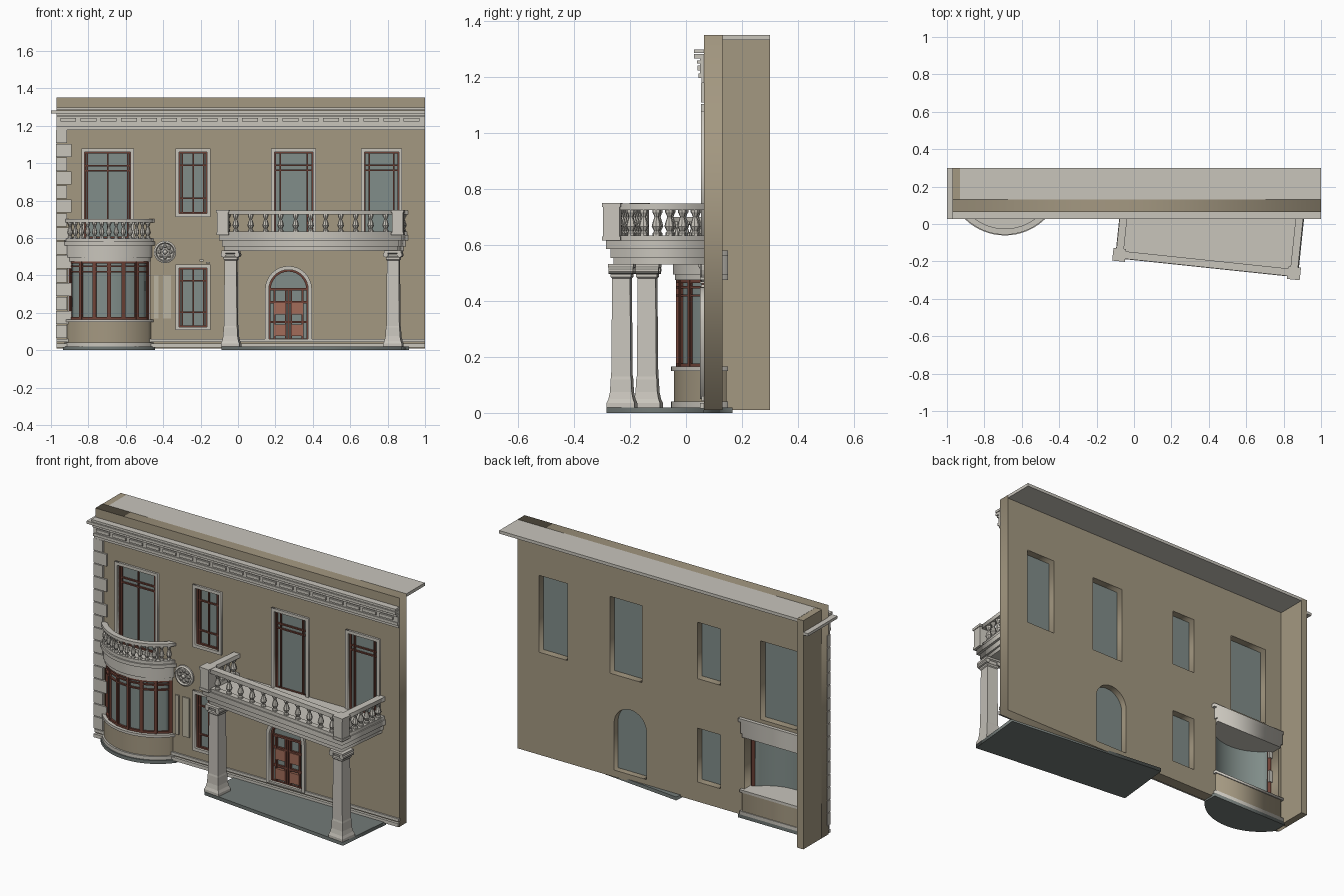
import bpy, bmesh, math
from mathutils import Matrix

cube = bpy.data.objects.get("Cube")
if cube:
    bpy.data.objects.remove(cube, do_unlink=True)


def material(name, r, g, b):
    m = bpy.data.materials.new(name)
    m.use_nodes = True
    m.diffuse_color = (r, g, b, 1)
    m.node_tree.nodes["Principled BSDF"].inputs["Base Color"].default_value = (r, g, b, 1)
    return m


TAN = material("tan render", 0.37, 0.315, 0.22)
STONE = material("pale stone", 0.58, 0.555, 0.50)
GLASS = material("grey green glass", 0.22, 0.27, 0.255)
WOOD = material("dark red wood", 0.16, 0.055, 0.038)
PANEL = material("door panel", 0.36, 0.15, 0.10)
FLOOR = material("dark paving", 0.17, 0.195, 0.185)
CREAM = material("cream plaque", 0.50, 0.46, 0.36)


# ---- helpers ----
def finish(name, bm, mat, smooth=False):
    bmesh.ops.recalc_face_normals(bm, faces=bm.faces[:])
    me = bpy.data.meshes.new(name)
    bm.to_mesh(me)
    bm.free()
    me.materials.append(mat)
    ob = bpy.data.objects.new(name, me)
    bpy.context.collection.objects.link(ob)
    if smooth:
        me.shade_smooth()
    return ob


def add_box(bm, x0, x1, y0, y1, z0, z1):
    m = Matrix.Translation(((x0 + x1) / 2, (y0 + y1) / 2, (z0 + z1) / 2))
    bmesh.ops.create_cube(bm, size=1, matrix=m @ Matrix.Diagonal((x1 - x0, y1 - y0, z1 - z0, 1)))


def boxes(name, items, mat):
    bm = bmesh.new()
    for it in items:
        add_box(bm, *it)
    return finish(name, bm, mat)


def add_lathe(bm, profile, x, y, n=8, turn=0.0):
    rings = [[bm.verts.new((x + r * math.cos(turn + math.tau * k / n),
                            y + r * math.sin(turn + math.tau * k / n), z)) for k in range(n)]
             for r, z in profile]
    for a, b in zip(rings, rings[1:]):
        for k in range(n):
            bm.faces.new((a[k], a[k - 1], b[k - 1], b[k]))
    bm.faces.new(rings[0])
    bm.faces.new(rings[-1])


def extrude(name, loops, lo, hi, mat, upright=True):
    """Filled outline with holes; upright runs along y, otherwise along z."""
    cu = bpy.data.curves.new(name, 'CURVE')
    cu.dimensions, cu.fill_mode, cu.extrude = '2D', 'BOTH', (hi - lo) / 2
    for pts in loops:
        sp = cu.splines.new('POLY')
        sp.points.add(len(pts) - 1)
        sp.use_cyclic_u = True
        for p, (a, b) in zip(sp.points, pts):
            p.co = (a, b, 0, 1)
    cu.materials.append(mat)
    tmp = bpy.data.objects.new(name, cu)
    bpy.context.collection.objects.link(tmp)
    bpy.context.view_layer.update()
    me = bpy.data.meshes.new_from_object(tmp.evaluated_get(bpy.context.evaluated_depsgraph_get()))
    bpy.data.objects.remove(tmp, do_unlink=True)
    mid = (lo + hi) / 2
    if upright:
        me.transform(Matrix.Translation((0, mid, 0)) @ Matrix.Rotation(math.pi / 2, 4, 'X'))
    else:
        me.transform(Matrix.Translation((0, 0, mid)))
    me.name = name
    ob = bpy.data.objects.new(name, me)
    bpy.context.collection.objects.link(ob)
    return ob


def rect(x0, x1, z0, z1, g=0.0):
    return [(x0 - g, z0 - g), (x1 + g, z0 - g), (x1 + g, z1 + g), (x0 - g, z1 + g)]


def arch(x0, x1, z0, z1, g=0.0, n=16):
    r, c = (x1 - x0) / 2 + g, (x0 + x1) / 2
    top = [(c + r * math.cos(math.pi * k / n), z1 - r + g + r * math.sin(math.pi * k / n)) for k in range(n + 1)]
    return [(c - r, z0), (c + r, z0)] + top


# ---- wall, return wall and roof ----
FRONT, BACK, DEEP = 0.065, 0.13, 0.30
windows = {  # x0, x1, z0, z1, upright bars, transoms
    "balcony_window": (-0.82, -0.575, 0.60, 1.06, (0.06, 0.5, 0.94), (0.78, 0.84)),
    "upper_window": (-0.315, -0.165, 0.73, 1.06, (0.12, 0.5, 0.88), (0.25, 0.78)),
    "porch_window_a": (0.195, 0.40, 0.61, 1.06, (0.15, 0.85), (0.78, 0.84)),
    "porch_window_b": (0.675, 0.86, 0.61, 1.06, (0.15, 0.85), (0.78, 0.84)),
    "lower_window": (-0.315, -0.165, 0.125, 0.44, (0.12, 0.5, 0.88), (0.25, 0.78)),
}
door = (0.165, 0.375, 0.05, 0.43)
holes = [rect(*w[:4]) for w in windows.values()] + [arch(*door), rect(-0.91, -0.47, 0.16, 0.48)]
extrude("wall", [rect(-0.97, 1.0, 0.01, 1.35)] + holes, FRONT, BACK, TAN)
boxes("return_wall", [(-0.97, -0.93, BACK, DEEP, 0.01, 1.349)], TAN)
boxes("roof_slab", [(-0.93, 1.0, BACK, DEEP, 1.332, 1.35)], STONE)

# ---- windows ----
for name, (x0, x1, z0, z1, ups, cross) in windows.items():
    w, h = x1 - x0, z1 - z0
    boxes(name + "_glass", [(x0, x1, 0.08, 0.088, z0, z1)], GLASS)
    extrude(name + "_surround", [rect(x0, x1, z0, z1, 0.018), rect(x0, x1, z0, z1)], 0.053, 0.07, STONE)
    extrude(name + "_frame", [rect(x0, x1, z0, z1), rect(x0, x1, z0, z1, -0.008)], 0.068, 0.08, WOOD)
    bars = [(x0 + w * u - 0.004, x0 + w * u + 0.004, 0.07, 0.08, z0, z1) for u in ups]
    bars += [(x0, x1, 0.071, 0.08, z0 + h * c - 0.004, z0 + h * c + 0.004) for c in cross]
    boxes(name + "_bars", bars, WOOD)

# ---- arched door ----
dx0, dx1, dz0, dz1 = door
mid = (dx0 + dx1) / 2
extrude("door_glass", [arch(*door)], 0.085, 0.093, GLASS)
extrude("door_surround", [arch(*door, g=0.02), arch(*door)], 0.05, 0.072, STONE)
extrude("door_frame", [arch(*door), arch(dx0, dx1, dz0 + 0.01, dz1, g=-0.01)], 0.07, 0.085, WOOD)
boxes("door_bars", [(mid + s * 0.05 * k - 0.005, mid + s * 0.05 * k + 0.005, 0.072, 0.085, dz0, 0.32)
                    for s, k in ((0, 1), (-1, 0.3), (1, 0.3), (-1, 1.5), (1, 1.5))]
      + [(dx0, dx1, 0.073, 0.085, z, z + 0.012) for z in (0.05, 0.145, 0.25, 0.32)], WOOD)
boxes("door_panels", [(mid + s * 0.048 - 0.03, mid + s * 0.048 + 0.03, 0.069, 0.085, z, z + 0.062)
                      for s in (-1, 1) for z in (0.075, 0.19)], PANEL)

# ---- cornice, skirting, quoins ----
boxes("cornice", [(-0.97, 1.0, 0.028, 0.07, 1.285, 1.298), (-1.0, 1.0, 0.028, 0.07, 1.265, 1.281),
                  (-1.0, -0.97, 0.07, DEEP, 1.265, 1.281), (-0.97, 1.0, 0.05, 0.07, 1.205, 1.265),
                  (-0.97, 1.0, 0.04, 0.07, 1.248, 1.258), (-0.97, 1.0, 0.045, 0.07, 1.195, 1.212),
                  (-0.97, 1.0, 0.055, 0.07, 1.178, 1.195)], STONE)
boxes("cornice_blocks", [(-0.95 + 0.108 * k, -0.865 + 0.108 * k, 0.041, 0.06, 1.222, 1.24)
                         for k in range(18)], STONE)
boxes("skirting", [(-0.97, 1.0, 0.05, 0.07, 0.015, 0.035), (-0.97, 1.0, 0.056, 0.07, 0.043, 0.06)], STONE)
boxes("quoins", [(-0.974, -0.89 if k % 2 else -0.915, 0.054, 0.08, 0.065 + 0.0745 * k, 0.135 + 0.0745 * k)
                 for k in range(15)], STONE)

# ---- rosette, plaques and broken lamp bracket ----
bm = bmesh.new()
RX, RZ = -0.39, 0.525
add_lathe(bm, [(0.06, 0), (0.06, 0.012), (0.05, 0.018), (0.045, 0.008)], 0, 0, 24)
for k in range(8):
    a = math.tau * k / 8
    add_lathe(bm, [(0.011, 0.006), (0.011, 0.012), (0.005, 0.018)], 0.03 * math.cos(a), 0.03 * math.sin(a), 6)
add_lathe(bm, [(0.014, 0.006), (0.012, 0.018), (0.004, 0.023)], 0, 0, 10)
rosette = finish("rosette", bm, STONE)
rosette.data.transform(Matrix.Translation((RX, 0.068, RZ)) @ Matrix.Rotation(math.pi / 2, 4, 'X'))
boxes("plaques", [(-0.45, -0.425, 0.058, 0.067, 0.17, 0.40), (-0.40, -0.357, 0.058, 0.067, 0.17, 0.40)], CREAM)
boxes("lamp_bracket", [(-0.205, -0.185, 0.05, 0.07, 0.475, 0.485), (-0.17, -0.15, 0.05, 0.07, 0.462, 0.47)], STONE)

# ---- curved bay ----
CX, CY = -0.69, 0.245


def arc(r, n=20, stop=0.066):
    t = math.acos((CY - stop) / r)
    return [(CX + r * math.sin(a), CY - r * math.cos(a)) for a in [t * (2 * k / n - 1) for k in range(n + 1)]]


def bay_slab(name, r, z0, z1, mat, back=0.15):
    pts = arc(r)
    w = pts[-1][0] - CX
    extrude(name, [pts + [(CX + w, back), (CX - w, back)]], z0, z1, mat, upright=False)


def bay_ring(name, r0, r1, z0, z1, mat):
    extrude(name, [arc(r1) + arc(r0)[::-1]], z0, z1, mat, upright=False)


bay_slab("bay_plinth", 0.305, 0.0, 0.02, FLOOR)
bay_slab("bay_foot", 0.298, 0.02, 0.04, STONE)
bay_slab("bay_base", 0.288, 0.04, 0.15, TAN, 0.145)
bay_slab("bay_sill", 0.298, 0.15, 0.165, STONE)
bay_ring("bay_glass", 0.262, 0.268, 0.165, 0.475, GLASS)
for k, (z, h) in enumerate(((0.165, 0.012), (0.415, 0.008), (0.445, 0.008), (0.463, 0.012))):
    bay_ring("bay_transom_%d" % k, 0.266, 0.279, z, z + h, WOOD)
bm = bmesh.new()
for x, y in [((p[0] - CX) * 1.0, p[1] - CY) for p in arc(0.274, 6)]:
    a = math.atan2(x, -y)
    for off, half, top in ((-0.024, 0.004, 0.475), (0.024, 0.004, 0.475), (0.0, 0.007, 0.475)):
        b = a + off
        add_lathe(bm, [(half * 1.4, 0.165), (half * 1.4, top)], CX + 0.274 * math.sin(b), CY - 0.274 * math.cos(b), 4,
                  b + math.pi / 4)
finish("bay_mullions", bm, WOOD)
bay_slab("bay_frieze_low", 0.285, 0.475, 0.495, STONE)
bay_slab("bay_frieze", 0.292, 0.495, 0.56, STONE)
bay_slab("bay_cornice", 0.306, 0.56, 0.58, STONE)
bay_ring("bay_rail_low", 0.272, 0.298, 0.58, 0.598, STONE)
bay_ring("bay_rail_top", 0.27, 0.302, 0.682, 0.70, STONE)

BALUSTER = [(0.013, 0), (0.013, 0.1), (0.008, 0.17), (0.016, 0.36), (0.013, 0.52),
            (0.007, 0.72), (0.011, 0.85), (0.014, 0.9), (0.014, 1)]


def add_baluster(bm, x, y, z0, z1, s=1.0):
    add_lathe(bm, [(r * s, z0 + t * (z1 - z0)) for r, t in BALUSTER], x, y)


bm = bmesh.new()
for x, y in arc(0.285, 12, 0.05):
    add_baluster(bm, x, y, 0.597, 0.683, 0.9)
finish("bay_balusters", bm, STONE)

# ---- porch, built square then turned about its front corner ----
LEN = 0.996
porch = []


def deck(inset):
    back = [(u, 0.27 + 0.1056 * u) for u in (LEN - inset, inset)]
    return [(inset, inset), (LEN - inset, inset)] + back


porch.append(extrude("porch_floor", [rect(0.02, LEN - 0.005, 0.01, 0.36)], 0.0, 0.02, FLOOR, upright=False))
for name, i, z0, z1 in (("soffit", 0.032, 0.53, 0.553), ("beam", 0.022, 0.553, 0.585), ("deck", 0.008, 0.585, 0.615)):
    porch.append(extrude("porch_" + name, [deck(i)], z0, z1, STONE, upright=False))


def rail(name, a, b, z0, z1):
    return extrude(name, [deck(a)[3:] + deck(a)[:3] + deck(b)[2:3] + deck(b)[1::-1] + deck(b)[3:]],
                   z0, z1, STONE, upright=False)


porch.append(rail("porch_rail_low", 0.014, 0.046, 0.615, 0.634))
porch.append(rail("porch_rail_top", 0.01, 0.05, 0.724, 0.748))
bm = bmesh.new()
for k in range(11):
    add_baluster(bm, 0.095 + 0.0806 * k, 0.03, 0.633, 0.725, 1.1)
for u, count in ((0.03, 4), (LEN - 0.03, 6)):
    for k in range(count):
        add_baluster(bm, u, 0.095 + 0.046 * k, 0.633, 0.725, 1.1)
porch.append(finish("porch_balusters", bm, STONE))
porch.append(boxes("porch_pedestals", [it for u in (0.028, LEN - 0.028) for it in (
    (u - 0.03, u + 0.03, -0.002, 0.058, 0.615, 0.74), (u - 0.034, u + 0.034, -0.006, 0.062, 0.735, 0.75),
    (u - 0.033, u + 0.033, -0.005, 0.061, 0.615, 0.63))], STONE))

# columns with scrolled capitals
COLUMN = [(0.05, 0.02), (0.05, 0.035), (0.044, 0.05), (0.039, 0.075), (0.037, 0.12), (0.035, 0.13),
          (0.032, 0.48), (0.037, 0.485), (0.037, 0.495), (0.033, 0.5), (0.038, 0.515), (0.046, 0.52), (0.046, 0.532)]
bm = bmesh.new()
for u in (0.067, 0.94):
    add_lathe(bm, [(r * math.sqrt(2), z) for r, z in COLUMN], u, 0.06, 4, math.pi / 4)
    for s in (-1, 1):
        m = Matrix.Translation((u + s * 0.037, 0.06, 0.51)) @ Matrix.Rotation(math.pi / 2, 4, 'X')
        bmesh.ops.create_cone(bm, cap_ends=True, segments=10, radius1=0.014, radius2=0.014, depth=0.088, matrix=m)
porch.append(finish("porch_columns", bm, STONE))

turn = Matrix.Translation((-0.11, -0.19, 0)) @ Matrix.Rotation(math.radians(-6), 4, 'Z')
for ob in porch:
    ob.data.transform(turn)
